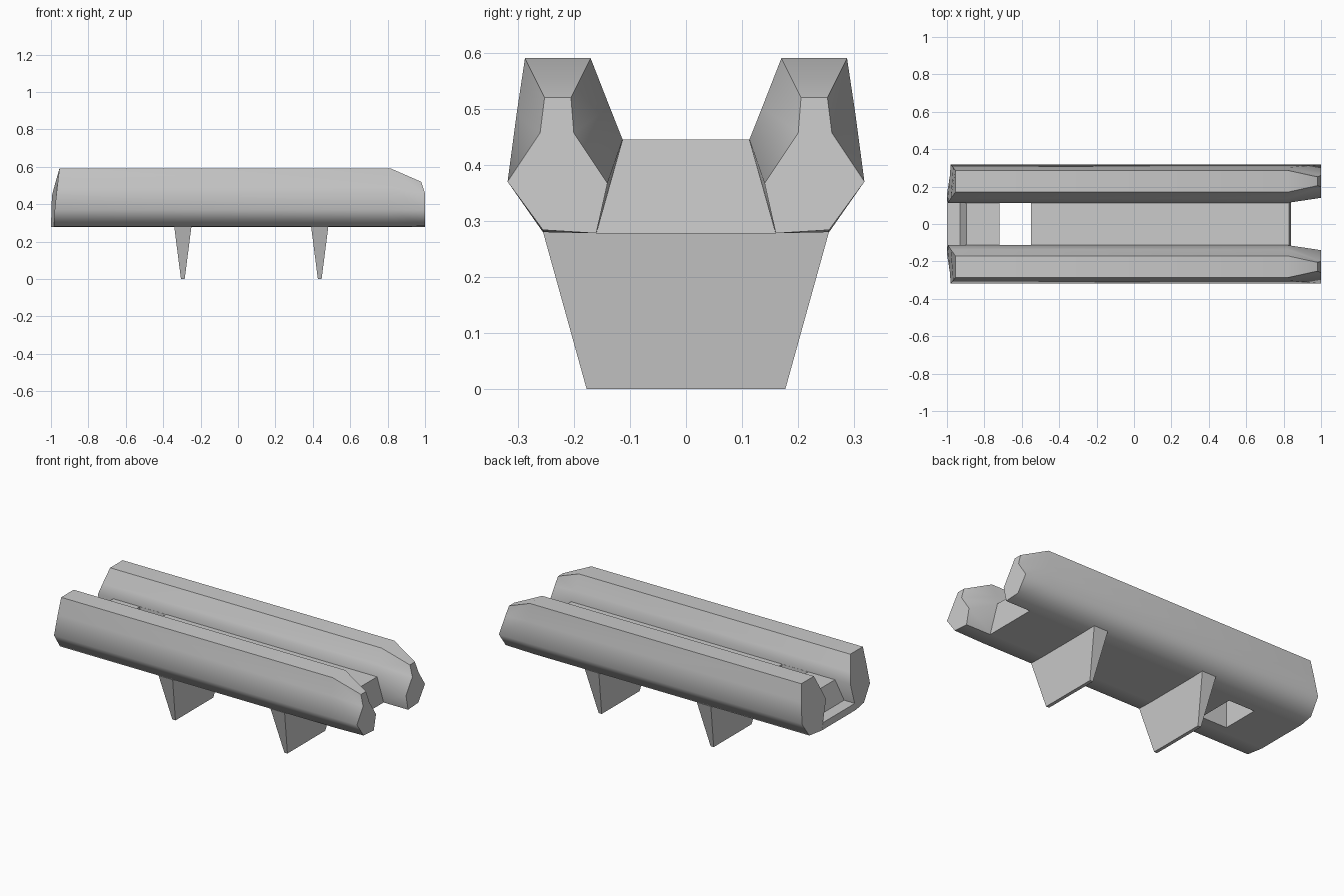
import bpy, bmesh, math

if "Cube" in bpy.data.objects:
    bpy.data.objects.remove(bpy.data.objects["Cube"])


def loft(name, rings):
    """Closed solid skinned through rings of (x, y, z) points."""
    bm = bmesh.new()
    rows = [[bm.verts.new(p) for p in ring] for ring in rings]
    n = len(rows[0])
    for a, b in zip(rows, rows[1:]):
        for i in range(n):
            j = (i + 1) % n
            bm.faces.new((a[i], a[j], b[j], b[i]))
    bm.faces.new(rows[0])
    bm.faces.new(rows[-1])
    bmesh.ops.recalc_face_normals(bm, faces=bm.faces)
    mesh = bpy.data.meshes.new(name)
    bm.to_mesh(mesh)
    bm.free()
    ob = bpy.data.objects.new(name, mesh)
    bpy.context.collection.objects.link(ob)
    return ob


# Side rails: one lofted rail, mirrored across y
body = [(0.16, 0.278), (0.113, 0.445), (0.136, 0.503), (0.17, 0.59),
        (0.287, 0.59), (0.302, 0.49), (0.318, 0.37), (0.255, 0.28)]
tip = [(0.16, 0.278), (0.14, 0.367), (0.20, 0.457), (0.205, 0.52),
       (0.252, 0.52), (0.26, 0.457), (0.318, 0.37), (0.255, 0.284)]
rear_x = [-1, -0.995, -0.98, -0.955, -0.955, -0.967, -0.98, -0.985]
tip_x = [1, 1, 1, 0.98, 0.98, 1, 1, 1]
rail = loft("side_rails", [
    [(x, y, z) for x, (y, z) in zip(rear_x, body)],
    [(0.82, y, z) for y, z in body],
    [(x, y, z) for x, (y, z) in zip(tip_x, tip)],
])
mirror = rail.modifiers.new("mirror", 'MIRROR')
mirror.use_axis = (False, True, False)
mirror.use_mirror_merge = False
bpy.context.view_layer.objects.active = rail
rail.select_set(True)
bpy.ops.object.shade_smooth_by_angle(angle=math.radians(56))
rail.select_set(False)

# Channel floor: stepped side profile that widens downward to meet the rails
side = [(-1, 0.278), (-1, 0.32), (-0.93, 0.32), (-0.895, 0.445),
        (0.83, 0.445), (0.84, 0.278)]


def half_width(z):
    return 0.113 + (0.445 - z) * 0.047 / 0.167


floor = loft("channel_floor", [[(x, s * half_width(z), z) for x, z in side]
                               for s in (-1, 1)])

# Opening through the floor
bpy.ops.mesh.primitive_cube_add(size=1, location=(-0.635, 0, 0.36))
cutter = bpy.context.object
cutter.name = "opening_cutter"
cutter.scale = (0.17, 0.224, 0.4)
cutter.hide_render = True
cutter.hide_set(True)
cut = floor.modifiers.new("opening", 'BOOLEAN')
cut.operation = 'DIFFERENCE'
cut.solver = 'EXACT'
cut.object = cutter

# Tapered wedge feet
for name, cx in (("rear_foot", -0.295), ("front_foot", 0.437)):
    loft(name, [[(cx + sx * hx, sy * hy, z)
                 for sx, sy in ((-1, -1), (1, -1), (1, 1), (-1, 1))]
                for hx, hy, z in ((0.01, 0.177, 0), (0.046, 0.255, 0.281))])
